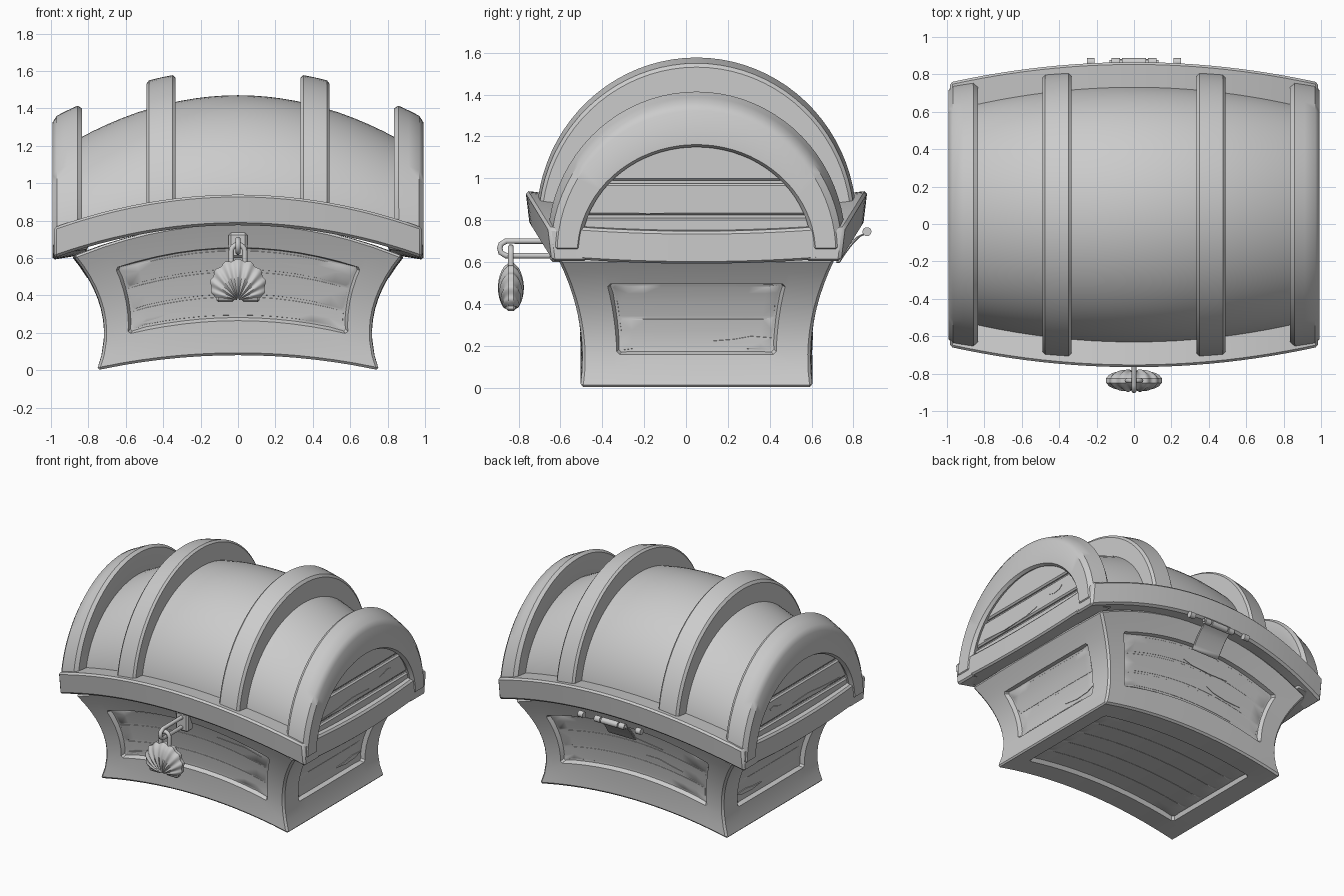
import bpy, bmesh
from math import sin, cos, pi, radians
from mathutils import Vector

if "Cube" in bpy.data.objects:
    bpy.data.objects.remove(bpy.data.objects["Cube"])

CY = 0.05                                   # chest centre in y


def lin(a, b, n):
    return [a + (b - a) * i / n for i in range(n + 1)]


def w(x):                                   # bow of the lid along x
    return 1 - (x / 0.97) ** 2


def bevel_sharp(bm, width, ang):
    edges = [e for e in bm.edges if e.is_manifold and e.calc_face_angle(0) > ang]
    bmesh.ops.bevel(bm, geom=edges, offset=width, segments=1, affect='EDGES', clamp_overlap=True)


def finish(bm, name, smooth=35):
    me = bpy.data.meshes.new(name)
    bm.to_mesh(me)
    bm.free()
    ob = bpy.data.objects.new(name, me)
    bpy.context.collection.objects.link(ob)
    bpy.ops.object.select_all(action='DESELECT')
    ob.select_set(True)
    bpy.context.view_layer.objects.active = ob
    bpy.ops.object.shade_smooth_by_angle(angle=radians(smooth))
    return ob


def grid_bm(A, B, C, fn):
    """Closed box on a grid of parameters, bent into shape by fn."""
    bm, vs, faces = bmesh.new(), {}, {}
    L = (A, B, C)

    def vert(k):
        if k not in vs:
            vs[k] = bm.verts.new(fn(A[k[0]], B[k[1]], C[k[2]]))
        return vs[k]
    for ax in range(3):
        p, q = (ax + 1) % 3, (ax + 2) % 3
        for end in (0, len(L[ax]) - 1):
            for i in range(len(L[p]) - 1):
                for j in range(len(L[q]) - 1):
                    ks = []
                    for di, dj in ((0, 0), (1, 0), (1, 1), (0, 1)):
                        k = [0, 0, 0]
                        k[ax], k[p], k[q] = end, i + di, j + dj
                        ks.append(vert(tuple(k)))
                    faces[(ax, end > 0, i, j)] = bm.faces.new(ks)
    bmesh.ops.recalc_face_normals(bm, faces=bm.faces[:])
    return bm, faces


def grid_box(name, A, B, C, fn=lambda x, y, z: (x, y, z), bev=0.012):
    bm, _ = grid_bm(A, B, C, fn)
    if bev:
        bevel_sharp(bm, bev, 1.0)
    return finish(bm, name)


def tube(name, pts, r):
    cu = bpy.data.curves.new(name, 'CURVE')
    cu.dimensions, cu.bevel_depth, cu.bevel_resolution, cu.use_fill_caps = '3D', r, 3, True
    sp = cu.splines.new('POLY')
    sp.points.add(len(pts) - 1)
    for p, co in zip(sp.points, pts):
        p.co = (*co, 1)
    ob = bpy.data.objects.new(name, cu)
    bpy.context.collection.objects.link(ob)


# --- lower box: flared, arched, with recessed plank panels -------------------
def body(u, v, t):
    bow = 1 - u * u
    hx = 0.754 - 0.24 * t + 0.366 * t * t + 0.01 * t * (1 - v * v)
    hy = 0.555 - 0.09 * t + 0.195 * t * t + 0.05 * t * bow
    return (u * hx, CY + v * hy, 0.08 * bow + t * (0.61 + 0.10 * bow))


U = [-1] + lin(-0.82, 0.82, 12) + [1]
V = [-1] + lin(-0.7, 0.7, 10) + [1]
T = [0, 0.13] + lin(0.26, 0.81, 6) + [0.9, 1]
bm, F = grid_bm(U, V, T, body)
panels = []
for end in (False, True):
    # front/back: 3 planks, sides: 2 planks
    panels.append([[F[(1, end, 2 + r * 2 + k, i)] for k in (0, 1) for i in range(1, 13)] for r in range(3)])
    panels.append([[F[(0, end, j, 2 + r * 3 + k)] for k in range(3) for j in range(1, 11)] for r in range(2)])
# underside: 5 planks
panels.append([[F[(2, False, i, 1 + r * 2 + k)] for k in (0, 1) for i in range(1, 13)] for r in range(5)])
for planks in panels:
    bmesh.ops.inset_region(bm, faces=[f for p in planks for f in p], thickness=0.02, depth=-0.038)
    for p in planks:
        bmesh.ops.inset_region(bm, faces=p, thickness=0.008, depth=0.012)
bevel_sharp(bm, 0.014, 1.3)
finish(bm, "lower_box")


# --- wood splits on the panels ------------------------------------------------
def split(name, fn, a, b, length, height):
    b2 = bmesh.new()
    shape = [(-1, -.1), (-.2, -.5), (.6, -.3), (1, .3), (.3, .5), (-.3, .1)]
    rings = [[b2.verts.new(fn(a + p * length / 2, b + q * height, d)) for p, q in shape] for d in (0, 1)]
    for r in rings:
        b2.faces.new(r)
    for i in range(6):
        j = (i + 1) % 6
        b2.faces.new((rings[0][i], rings[0][j], rings[1][j], rings[1][i]))
    bmesh.ops.recalc_face_normals(b2, faces=b2.faces[:])
    finish(b2, name)


for s, spots in ((-1, ((.5, .72, .45), (-.55, .33, .4))), (1, ((-.1, .66, .5), (-.35, .5, .4)))):
    for a, b, l in spots:
        split("long_panel_split", lambda u, t, d, s=s: body(u, s * (.93 + .032 * d), t), a, b, l, .05)
for s in (-1, 1):
    split("side_panel_split", lambda v, t, d, s=s: body(s * (.945 + .027 * d), v, t), .4, .36, .5, .06)


# --- lid barrel, arched bands, rim ---------------------------------------------
def arch(ry, rz):
    def fn(x, f, th):
        k = w(x)
        y, z = ry(k, f), rz(k, f)
        return (x, CY + y * cos(th), 0.65 + 0.17 * k + z * sin(th))
    return fn


barrel_y = lambda k: 0.57 + 0.12 * k
barrel_z = lambda k: 0.52 + 0.13 * k
band_r = lambda k: 0.71 + 0.08 * k
grid_box("lid_barrel", lin(-0.93, 0.93, 24), [0.02, 1], lin(0, pi, 40),
         arch(lambda k, f: f * barrel_y(k), lambda k, f: f * barrel_z(k)), 0)

band_fn = arch(lambda k, f: (1 - f) * (barrel_y(k) - .02) + f * (band_r(k) - .015),
               lambda k, f: (1 - f) * (barrel_z(k) - .02) + f * band_r(k))
for s in (-1, 1):
    grid_box("middle_band", lin(s * 0.335, s * 0.49, 2), [0, 1], lin(0.06, pi - 0.06, 40), band_fn, 0.015)
    grid_box("end_band", lin(s * 0.835, s * 0.992, 2), [0, 1], lin(0, pi, 40), band_fn, 0.025)

    # long rim, front (s=-1) and back (s=1)
    def rim(x, f, z, s=s):
        outer = 0.712 + 0.105 * w(x) - 0.02 * (z < .7)
        return (x, CY + s * (outer - 0.17 * f), z + 0.17 * w(x) - 0.02 * f * (z > .7))
    grid_box("long_rim", lin(-0.985, 0.985, 24), [0, 1], [0.605, 0.77], rim, 0.014)

    # end rail below the arched end opening
    def rail(x, y, z, s=s):
        c = 1 - (y / 0.69) ** 2
        return (s * (x + 0.01 * c), CY + y, z - 0.03 * c + 0.03 * (x < .9))
    grid_box("end_rail", [0.80, 0.982], lin(-0.68, 0.68, 14), [0.62, 0.775], rail, 0.012)

    # planks closing the arched end
    for z0, z1, hy in ((0.70, 0.81, 0.6), (0.825, 0.975, 0.58), (0.99, 1.18, 0.45)):
        grid_box("end_plank", sorted((s * 0.88, s * 0.95)), [CY - hy, CY + hy], [z0, z1], bev=0.01)
    for y, z, l in ((-.13, .85, .55), (.33, .905, .14)):
        split("lid_end_split", lambda a, b, d, s=s: (s * (.93 + .023 * d), a, b), y, z, l, .04)

# inside floor of the lid
grid_box("lid_floor", lin(-0.93, 0.93, 16), [CY - 0.6, CY + 0.6], [0.62, 0.66],
         lambda x, y, z: (x, y, z + 0.17 * w(x)), 0)

# --- hasp, shackle and shell-shaped padlock -------------------------------------
grid_box("hasp_plate", [-0.05, 0.05], [-0.65, -0.58], [0.60, 0.735])
tube("hasp_loop", [(0, -.6, .70), (0, -.86, .70), (0, -.885, .685), (0, -.89, .665),
                   (0, -.885, .645), (0, -.86, .63), (0, -.6, .63)], 0.014)
tube("shackle", [(-.036, -.837, .54)] + [(-.036 * cos(a), -.837, .635 + .036 * sin(a)) for a in lin(0, pi, 8)]
     + [(.036, -.837, .54)], 0.014)


def shell(a, side, r):
    rib = cos(a / 2.9 * 2 * pi * 9)
    R = (0.215 + 0.006 * rib) * (1 - 0.5 * (a / 1.6) ** 2)
    dome = 0.012 + (0.044 + 0.006 * rib) * sin(pi * min(1, r * .93 + .07)) ** 0.6 * cos(a * 0.75)
    return (R * r * sin(a), -0.837 + side * dome, 0.375 + R * r * cos(a))


grid_box("shell_padlock", lin(-1.45, 1.45, 72), [-1, 1], lin(0.04, 1, 10), shell, 0)
for s in (-1, 1):
    grid_box("shell_ear", sorted((s * 0.02, s * 0.115)), [-0.86, -0.814], [0.365, 0.40], bev=0.01)

# --- back hinge -------------------------------------------------------------------
for x0, x1 in ((-.25, -.21), (-.12, -.075), (-.065, .065), (.075, .12), (.21, .25)):
    tube("hinge_knuckle", [(x0, .865, .745), (x1, .865, .745)], 0.022)
tube("hinge_pin", [(-.13, .865, .745), (.13, .865, .745)], 0.012)
grid_box("hinge_leaf", [-0.11, 0.11], [0, 0.02], lin(0, 1, 6),
         lambda x, d, t: (x, 0.865 - 0.15 * t ** 0.6 + d, 0.745 - 0.15 * t), 0.006)
